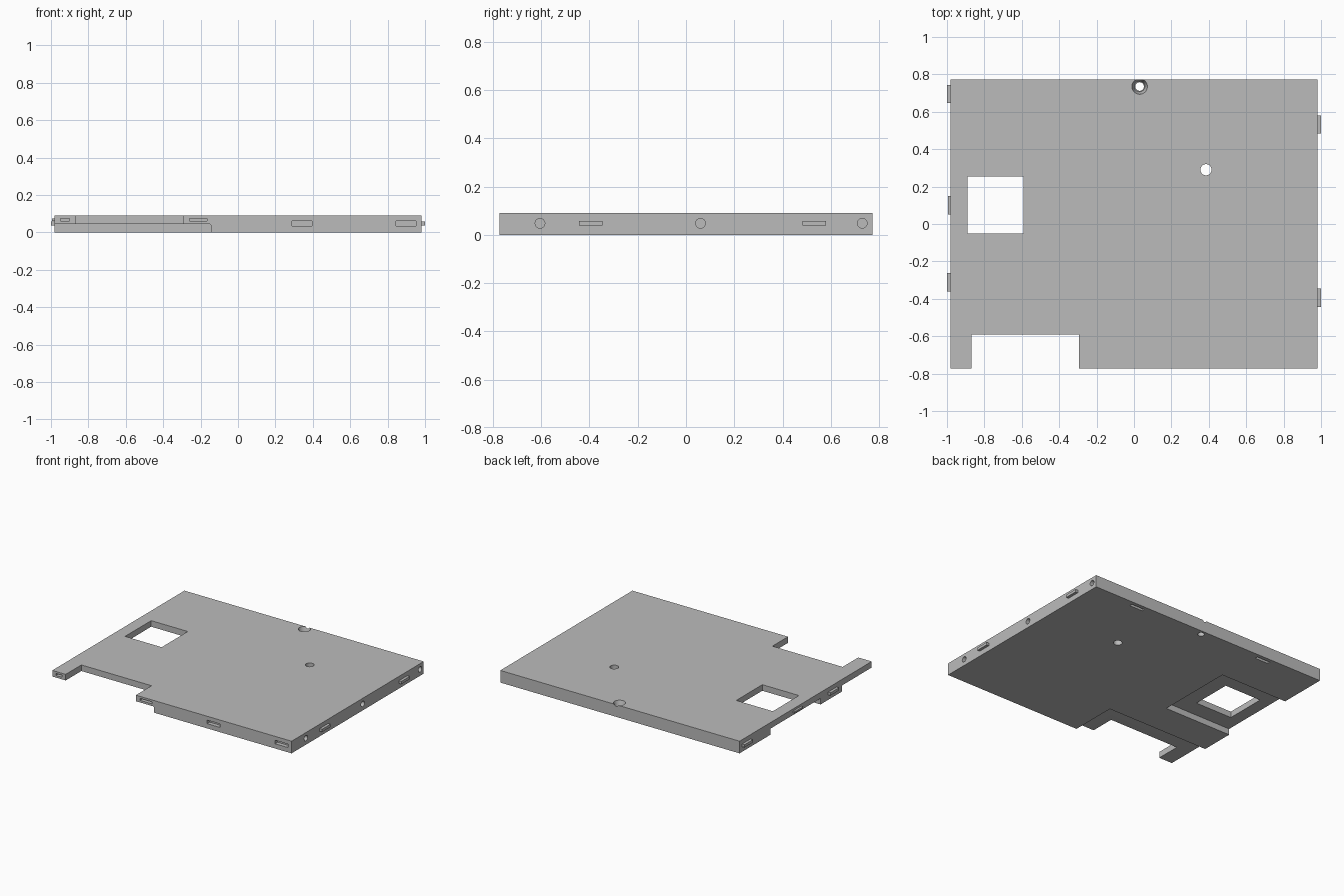
import bpy, bmesh
from mathutils import Matrix, Vector

old = bpy.data.objects.get("Cube")
if old:
    bpy.data.objects.remove(old, do_unlink=True)

grey = bpy.data.materials.new("plain_grey")
grey.use_nodes = True
colour = (0.5, 0.5, 0.5, 1)
grey.diffuse_color = colour
grey.node_tree.nodes["Principled BSDF"].inputs["Base Color"].default_value = colour


def finish(name, bm):
    bmesh.ops.recalc_face_normals(bm, faces=bm.faces)
    mesh = bpy.data.meshes.new(name)
    bm.to_mesh(mesh)
    bm.free()
    mesh.materials.append(grey)
    ob = bpy.data.objects.new(name, mesh)
    bpy.context.collection.objects.link(ob)
    return ob


def box(name, xs, ys, zs, round_edge=0):
    """Box from its ranges, optionally rounding the edge at max x and max z."""
    bm = bmesh.new()
    low, high = map(Vector, zip(xs, ys, zs))
    size = Matrix.Diagonal(high - low).to_4x4()
    bmesh.ops.create_cube(bm, size=1, matrix=Matrix.Translation((low + high) / 2) @ size)
    if round_edge:
        edges = [e for e in bm.edges
                 if all(v.co.x > xs[1] - 1e-4 and v.co.z > zs[1] - 1e-4 for v in e.verts)]
        bmesh.ops.bevel(bm, geom=edges, offset=round_edge, segments=4, profile=0.5,
                        affect='EDGES')
    return finish(name, bm)


def drill(name, centre, r1, r2, depth, axis='Z'):
    bm = bmesh.new()
    turn = Matrix.Rotation(1.570796, 4, 'Y') if axis == 'X' else Matrix.Identity(4)
    bmesh.ops.create_cone(bm, cap_ends=True, segments=40, radius1=r1, radius2=r2,
                          depth=depth, matrix=Matrix.Translation(centre) @ turn)
    return finish(name, bm)


def cut(target, cutter):
    cutter.hide_render = True
    mod = target.modifiers.new("cut", 'BOOLEAN')
    mod.operation = 'DIFFERENCE'
    mod.solver = 'EXACT'
    mod.object = cutter
    bpy.context.view_layer.objects.active = target
    bpy.ops.object.modifier_apply(modifier=mod.name)
    bpy.data.objects.remove(cutter, do_unlink=True)


# Main plate
W, D, T = 0.98, 0.773, 0.09
half = T / 2
plate = box("plate", (-W, W), (-D, D), (0, T))

# Window, front notch and the two underside recesses that leave a rib between
cut(plate, box("window", (-0.89, -0.59), (-0.05, 0.255), (-1, 1)))
cut(plate, box("front_notch", (-0.87, -0.295), (-1, -0.59), (-1, 1)))
cut(plate, box("window_recess", (-1.2, -0.43), (-0.175, 0.41), (-1, half)))
cut(plate, box("front_recess", (-1.2, -0.145), (-1, -0.425), (-1, half), 0.01))

# Through hole and countersunk hole
cut(plate, drill("through_hole", (0.385, 0.29, half), 0.03, 0.03, 1))
cut(plate, drill("screw_hole", (0.03, 0.735, half), 0.023, 0.023, 1))
cut(plate, drill("countersink", (0.03, 0.735, 0.07), 0.028, 0.043, 0.05))

# Blind holes in the left edge
for y in (-0.605, 0.06, 0.73):
    cut(plate, drill("edge_hole", (W, y, 0.048), 0.02, 0.02, 0.16, 'X'))

# Slots in the front edge, lower on the thick part
for x, w, z, h in ((0.342, 0.106, 0.048, 0.026), (0.898, 0.106, 0.048, 0.026),
                   (-0.925, 0.05, 0.068, 0.015), (-0.212, 0.095, 0.068, 0.015)):
    cut(plate, box("front_slot", (x - w / 2, x + w / 2), (-1, -D + 0.03),
                   (z - h / 2, z + h / 2)))

# Slots under the back edge
for x in (0.59, -0.51):
    cut(plate, box("back_slot", (x - 0.055, x + 0.055), (0.724, 0.746), (-1, 0.03)))

# Tabs on both side edges
for name, side, y, z, h, reach in (
        ("left_tab", 1, 0.532, 0.048, 0.02, 1), ("left_tab", 1, -0.395, 0.048, 0.02, 1),
        ("right_tab", -1, 0.695, 0.048, 0.02, 1), ("right_tab", -1, -0.312, 0.048, 0.02, 1),
        ("right_thin_tab", -1, 0.1, 0.068, 0.012, 0.995)):
    xs = sorted((side * (W - 0.005), side * reach))
    box(name, xs, (y - 0.049, y + 0.049), (z - h / 2, z + h / 2))

# Smooth the drilled walls, keep every real edge crisp
bpy.context.view_layer.update()
bpy.ops.object.select_all(action='DESELECT')
plate.select_set(True)
bpy.context.view_layer.objects.active = plate
bpy.ops.object.shade_smooth_by_angle(angle=0.52)
